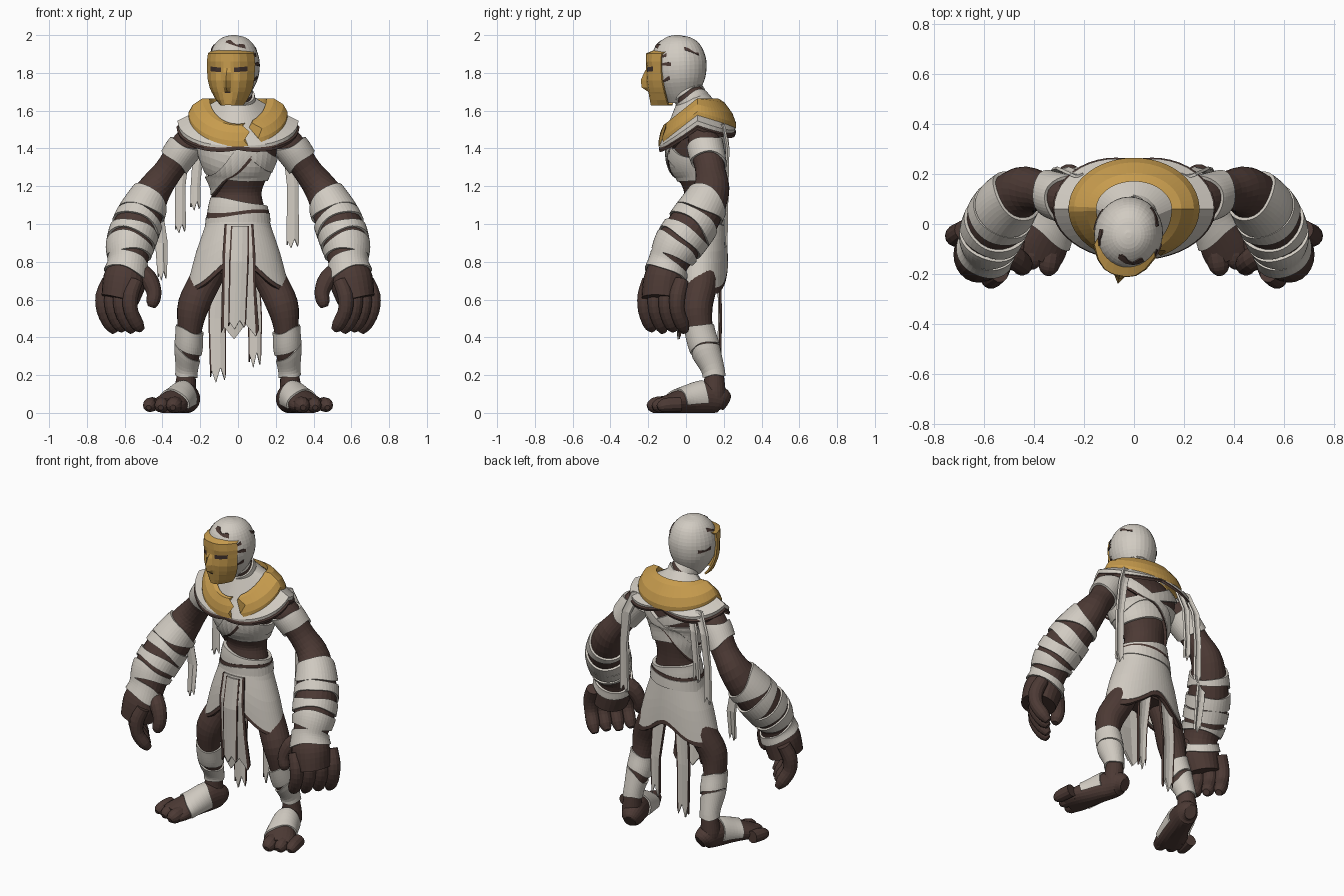
import bpy, bmesh
from math import sin, cos, pi, radians
from mathutils import Vector, Matrix

if "Cube" in bpy.data.objects:
    bpy.data.objects.remove(bpy.data.objects["Cube"])


def material(name, rgb):
    m = bpy.data.materials.new(name)
    m.use_nodes = True
    m.diffuse_color = (*rgb, 1)
    m.node_tree.nodes["Principled BSDF"].inputs["Base Color"].default_value = (*rgb, 1)
    return m


CLOTH = material("linen cloth", (0.64, 0.60, 0.54))
SKIN = material("dark brown skin", (0.073, 0.042, 0.035))
GOLD = material("old gold", (0.57, 0.33, 0.075))
DARK = material("shadow brown", (0.05, 0.03, 0.025))
built = []


def grid(name, rows, mats, closed=True, caps=False, rule=None, thick=0):
    """Mesh from rows of points; rule(row, column) picks a material slot."""
    bm = bmesh.new()
    vs = [[bm.verts.new(p) for p in r] for r in rows]
    n = len(rows[0])
    for i in range(len(rows) - 1):
        for j in range(n if closed else n - 1):
            k = (j + 1) % n
            f = bm.faces.new((vs[i][j], vs[i][k], vs[i + 1][k], vs[i + 1][j]))
            f.material_index = rule(i, j) if rule else 0
    if caps:
        bm.faces.new(vs[0])
        bm.faces.new(vs[-1])
    bmesh.ops.recalc_face_normals(bm, faces=bm.faces)
    me = bpy.data.meshes.new(name)
    bm.to_mesh(me)
    bm.free()
    for m in mats:
        me.materials.append(m)
    ob = bpy.data.objects.new(name, me)
    bpy.context.collection.objects.link(ob)
    if thick:
        mod = ob.modifiers.new("thickness", "SOLIDIFY")
        mod.thickness, mod.offset = thick, 0
    built.append(ob)
    return ob


class Form:
    """Smooth tube through sections (x, y, z, half width, half depth)."""

    def __init__(self, secs, side=1, turn=0, axis=2):
        self.s, self.side, self.turn, self.axis = secs, side, turn, axis

    def mix(self, t):
        last = len(self.s) - 1
        t = min(max(t, 0), last)
        i = min(int(t), last - 1)
        f = t - i
        a, b, c, d = (self.s[min(max(i + k, 0), last)] for k in (-1, 0, 1, 2))
        return [0.5 * (2*q + (r-p)*f + (2*p-5*q+4*r-w)*f*f + (3*q-p-3*r+w)*f**3)
                for p, q, r, w in zip(a, b, c, d)]

    def find(self, v):
        k = self.axis
        for i in range(len(self.s) - 1):
            p, q = self.s[i][k], self.s[i + 1][k]
            if v >= q:
                return i + max(0, (p - v) / (p - q))
        return len(self.s) - 1

    def at(self, t, a, off=0, scale=1):
        x, y, z, rx, ry = self.mix(t)
        c = Vector((x, y, z))
        d = (Vector(self.mix(t + .05)[:3]) - Vector(self.mix(t - .05)[:3])).normalized()
        u = Vector((1, 0, 0))
        u = (u - d * u.dot(d)).normalized()
        r = u * cos(a) * (rx * scale + off) + d.cross(u) * sin(a) * (ry * scale + off)
        p = c + Matrix.Rotation(self.turn, 3, 'Z') @ r
        return Vector((p.x * self.side, p.y, max(p.z, 0)))

    def body(self, name, mat, seg=24, sub=4):
        n = (len(self.s) - 1) * sub
        ring = [2 * pi * j / seg for j in range(seg)]
        steps = [(0, .5)] + [(i / sub, 1) for i in range(n + 1)] + [(n / sub, .5)]
        return grid(name, [[self.at(t, a, 0, k) for a in ring] for t, k in steps], [mat], caps=True)


def slope(z, tilt=0, phase=0):
    return lambda a: z + tilt * cos(a - phase) + .004 * sin(3 * a + z * 40)


def wrap(name, form, top, bot, off=.012, mat=CLOTH, a0=0, a1=2 * pi, seg=40):
    """Cloth band hugging a form, with edges turned in."""
    full = a1 - a0 > 6.28
    angles = [a0 + (a1 - a0) * j / seg for j in range(seg if full else seg + 1)]
    steps = [(0, off - .02)] + [(k / 6, off) for k in range(7)] + [(1, off - .02)]
    rows = [[form.at(form.find(top(a) + (bot(a) - top(a)) * k), a, o) for a in angles]
            for k, o in steps]
    return grid(name, rows, [mat], closed=full)


def strip(name, pts, edged=False, jag=.03):
    """Hanging ribbon through (x, y, z, half width), torn at its end."""
    cols = (-1, -.84, -.3, .3, .84, 1)
    rows = [[Vector((x + w * u, y + .01 * u * u, z)) for u in cols] for x, y, z, w in pts]
    for j, p in enumerate(rows[-1]):
        p.z += jag * (j % 2) - jag * .3 * (j % 3)
    edge = lambda i, j: int(edged and j in (0, 4))
    return grid(name, rows, [CLOTH, SKIN], closed=False, rule=edge, thick=.012)


# Torso and chest wraps
torso = Form([(0, .08, 1.56, .16, .09), (0, .07, 1.48, .225, .14), (0, .06, 1.36, .20, .15),
              (0, .08, 1.26, .16, .122), (0, .09, 1.17, .125, .10), (0, .085, 1.08, .14, .105),
              (0, .085, .98, .15, .11), (0, .085, .85, .17, .115), (0, .09, .74, .13, .09)])
torso.body("torso", SKIN, seg=32)
wrap("chest_wrap", torso, slope(1.385, -.03), slope(1.25, -.02))
wrap("chest_sash_left", torso, slope(1.395, .15), slope(1.315, .16), .02)
wrap("chest_sash_left_trim", torso, slope(1.32, .16), slope(1.302, .16), .016, SKIN)
wrap("chest_sash_right", torso, slope(1.46, -.11), slope(1.39, -.11), .016)
wrap("belt_upper", torso, slope(1.115, -.025), slope(1.055, .01), .02)
wrap("belt_trim", torso, slope(1.065, .01), slope(1.04, .01), .022, SKIN)
wrap("belt_lower", torso, slope(1.045, .015), slope(.985, .02), .026)


# Broken collar: sloped ring with a gap at the front, over a cloth mantle
def yoke(a, f, lift):
    s, front = sin(a), max(sin(a), 0)
    inner = Vector((.15 * cos(a), .06 - (.165 if s > 0 else .11) * s, 1.645 - .135 * front))
    outer = Vector((.262 * cos(a), .06 - .205 * s, 1.575 - .155 * front + .06 * min(s, 0)))
    return inner.lerp(outer, f) + Vector((0, 0, lift))


rows = []
for i in range(61):
    ring = []
    for k, (f, lift) in enumerate(((0, -.01), (0, .02), (.35, .045), (.8, .045), (1, .02), (1, -.01))):
        a = radians(80 + 343 * i / 60)
        if i in (0, 60):
            a += radians((4, -4, 4, -5, 3, -2)[k])
        ring.append(yoke(a, f, lift))
    rows.append(ring)
grid("gold_collar", rows, [GOLD], caps=True)

ring = [2 * pi * j / 48 for j in range(48)]
hem = lambda a: .86 + .66 * abs(cos(a))
rows = [[Vector((.08 * cos(a), .03 - .08 * sin(a), 1.67 - .03 * sin(a))) for a in ring]]
rows += [[yoke(a, hem(a) * k, -.012 + .02 * k * abs(cos(a))) for a in ring] for k in (0, .33, .66, 1)]
rows += [[yoke(a, hem(a) * .97, -.03) for a in ring]]
grid("shoulder_mantle", rows, [CLOTH])
grid("mantle_trim", [[yoke(a, hem(a) + g, d) for a in ring] for g, d in ((-.1, -.016), (.05, -.02), (0, -.04))],
     [SKIN])

# Neck
neck = Form([(-.015, -.02, 1.74, .07, .075), (0, .03, 1.66, .08, .08), (0, .06, 1.58, .09, .09)])
neck.body("neck", SKIN)
wrap("neck_wrap_upper", neck, slope(1.715), slope(1.675, .015), .008)
wrap("neck_wrap_lower", neck, slope(1.66, .015), slope(1.59), .012)
wrap("neck_gap", neck, slope(1.63, -.025), slope(1.612, -.03), .016, SKIN)

# Head with torn gaps in its wrapping
TURN = -.2
head = Form([(-.022, y, z, w, d) for y, z, w, d in
             ((-.045, 2.0, .012, .012), (-.045, 1.985, .065, .07), (-.043, 1.94, .110, .122),
              (-.040, 1.86, .136, .148), (-.035, 1.77, .128, .138), (-.03, 1.69, .088, .10),
              (-.03, 1.64, .05, .07))], turn=TURN)
head.body("head", CLOTH, seg=32)
for i, (a, z, span, tilt) in enumerate(((45, 1.945, 60, .03), (15, 1.90, 50, -.02), (5, 1.85, 45, .02),
                                        (10, 1.78, 35, -.03), (-60, 1.90, 35, .05),
                                        (150, 1.93, 30, .03), (175, 1.84, 35, -.02))):
    a0 = radians(a)
    wrap(f"head_gap_{i}", head, lambda b: z + tilt * (b - a0) + .006 * sin(9 * b),
         lambda b: z - .014 + tilt * (b - a0), .004, SKIN, a0, a0 + radians(span), 12)

# Face mask: one faceted sheet, eyes and mouth by face
us = (-1, -.76, -.5, -.26, -.14, 0, .14, .26, .5, .76, 1)
levels = ((1.915, .108), (1.90, .12), (1.86, .125), (1.825, .125), (1.800, .124), (1.76, .12),
          (1.725, .112), (1.70, .102), (1.694, .098), (1.66, .08), (1.63, .055))
rows = []
for i, (z, w) in enumerate(levels):
    row = []
    for u in us:
        y = -.175 + .10 * abs(u) ** 3 + .15 * max(0, 1.78 - z) + (.04 if i == 0 else 0)
        y -= (.036 if i in (5, 6) else .015 if i == 4 else 0) * max(0, 1 - abs(u) * 6)
        y += .006 if i in (3, 4) and .2 < abs(u) < .8 else 0
        tip = .012 * abs(u) if i in (3, 4) else 0
        row.append(Matrix.Rotation(TURN, 3, 'Z') @ Vector((u * w, y, 0)) + Vector((-.022, -.03, z + tip)))
    rows.append(row)
grid("face_mask", rows, [GOLD, DARK], closed=False, thick=.012,
     rule=lambda i, j: int((i == 3 and j in (1, 2, 7, 8)) or (i == 7 and j in (4, 5))))

# Skirt, front panel and hanging tails
skirt = Form([(0, .085, 1.06, .145, .11), (0, .08, .98, .165, .122), (0, .075, .85, .21, .134),
              (0, .075, .66, .258, .137), (0, .075, .58, .265, .137)])
skirt_hem = lambda a: .665 + .16 * max(sin(a), 0) ** 4 + .11 * max(-sin(a), 0) ** 8
wrap("skirt", skirt, slope(1.04), skirt_hem, seg=64)
wrap("skirt_trim", skirt, skirt_hem, lambda a: skirt_hem(a) - .026, .008, SKIN, seg=64)
strip("front_panel", [(.005, -.056, 1.0, .075), (.005, -.077, .85, .085), (.005, -.062, .65, .09),
                      (.01, -.04, .42, .10)], True, .05)
strip("front_panel_fold", [(.01, -.071, .99, .045), (.005, -.092, .8, .05), (-.005, -.075, .46, .045)], True)
strip("rear_tail_right", [(-.09, .17, .80, .05), (-.11, .175, .5, .045), (-.105, .17, .19, .04)], True, .05)
strip("rear_tail_left", [(.06, .17, .80, .05), (.09, .175, .5, .035), (.09, .17, .27, .03)], True, .05)
for name, x, end, w in (("left", .29, .89, .03), ("right", -.305, .97, .026), ("right_short", -.225, 1.09, .024)):
    strip(f"shoulder_tail_{name}", [(x * .75, .19, 1.53, w), (x * .93, .215, 1.4, w),
                                    (x, .21, 1.2, w * .9), (x, .205, end, w)])
strip("forearm_tail_right", [(-.43, .10, 1.1, .025), (-.405, .11, .9, .03), (-.40, .09, .72, .022)])

# Arms, hands, legs and feet on both sides
for side, word in ((1, "left"), (-1, "right")):
    arm = Form([(.215, .09, 1.475, .08, .082), (.29, .105, 1.395, .082, .085), (.37, .13, 1.28, .076, .08),
                (.45, .13, 1.17, .092, .10), (.525, .05, 1.02, .118, .122), (.57, -.04, .89, .118, .12),
                (.58, -.09, .79, .10, .10), (.60, -.115, .70, .115, .11), (.625, -.125, .60, .10, .11)], side)
    arm.body(f"{word}_arm", SKIN)
    wrap(f"{word}_sleeve", arm, slope(1.42, -.02), slope(1.325, .02, 1), .012)
    for i, (top, bot, tilt, lean) in enumerate(((1.125, 1.055, .03, -.02), (1.025, .975, .01, .015),
                                                (.955, .90, -.005, .01), (.88, .83, .015, -.005),
                                                (.79, .725, .035, .02))):
        wrap(f"{word}_forearm_wrap_{i}", arm, slope(top, tilt, 1), slope(bot, lean, 1))

    # Curled fingers along a slanted knuckle line, then the thumb
    for k in range(4):
        x, y = .70 - .047 * k, -.035 - .057 * k
        r = .040 if k < 3 else .038
        Form([(x - .02, y + .01, .70, r, r), (x + .01, y - .01, .62, r * 1.1, r * 1.1),
              (x + .008, y - .01, .54, r, r), (x - .025, y + .015, .47, r * .95, r * .95),
              (x - .05, y + .03, .43 + .01 * (k % 2), r * .5, r * .5)], side).body(f"{word}_finger_{k}", SKIN, 14, 3)
    Form([(.54, -.11, .76, .05, .05), (.475, -.14, .71, .048, .048), (.445, -.16, .64, .040, .042),
          (.452, -.17, .585, .034, .036), (.46, -.17, .56, .018, .018)], side).body(f"{word}_thumb", SKIN, 14, 3)

    leg = Form([(.11, .085, .84, .09, .085), (.175, .085, .70, .085, .083), (.235, .06, .57, .084, .082),
                (.255, .07, .45, .066, .072), (.262, .10, .34, .066, .072), (.272, .145, .22, .05, .052),
                (.28, .15, .11, .058, .06), (.28, .15, .05, .05, .06)], side)
    leg.body(f"{word}_leg", SKIN)
    wrap(f"{word}_shin_wrap_upper", leg, slope(.445, .015), slope(.34, .025), .009)
    wrap(f"{word}_shin_wrap_lower", leg, slope(.322, .04), slope(.195), .009)

    # Foot with cloth over the instep only
    foot = Form([(.25, .215, .05, .035, .04), (.26, .18, .07, .062, .07), (.285, .10, .08, .07, .085),
                 (.32, .0, .065, .08, .07), (.36, -.09, .046, .094, .052), (.38, -.14, .036, .088, .04)],
                side, axis=1)
    foot.body(f"{word}_foot", SKIN)
    wrap(f"{word}_foot_wrap", foot, slope(.085, .01), slope(-.045, .02), .009, a0=-.35, a1=pi + .35)
    for k in range(3):
        x, y, r = .325 + .064 * k, .026 * k, .044 - .003 * k
        Form([(x, y - .08, .046, r, r), (x + .012, y - .15, .042, r, r),
              (x + .018, y - .185, .034, r * .8, r * .78), (x + .02, y - .203, .028, r * .35, r * .35)],
             side, axis=1).body(f"{word}_toe_{k}", SKIN, 12, 3)

# Smooth shading with sharp creases kept
for ob in bpy.context.view_layer.objects:
    ob.select_set(ob in built)
bpy.context.view_layer.objects.active = built[0]
bpy.ops.object.shade_smooth_by_angle(angle=radians(42))
